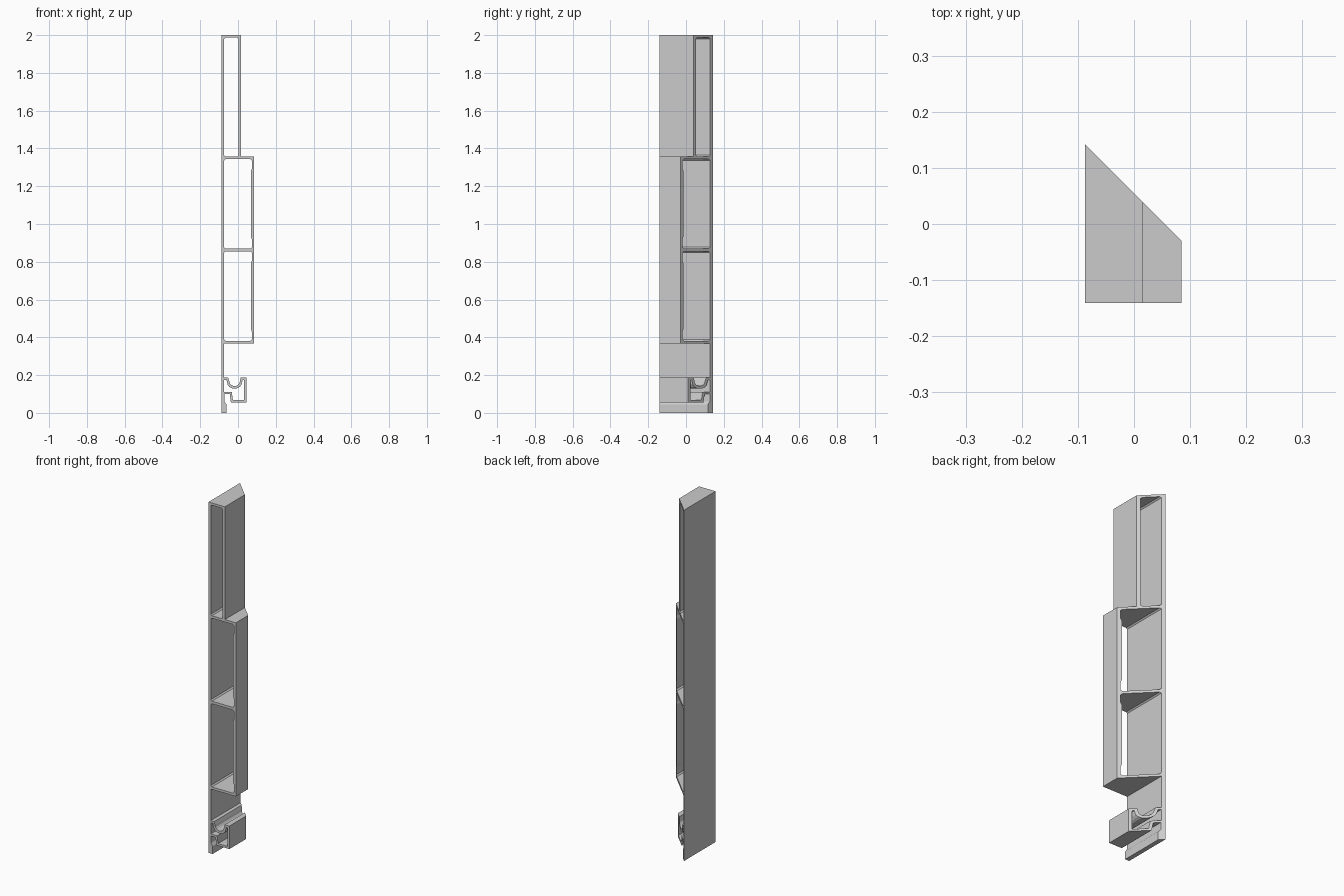
import bpy, bmesh, math

if "Cube" in bpy.data.objects:
    bpy.data.objects.remove(bpy.data.objects["Cube"])

FRONT = -0.141          # square-cut end
MITRE = 0.055           # mitred end lies on y = MITRE - x


def trough(cx, cz, r, depth, n=8):
    """Rounded U seen in section, left to right."""
    return [(cx - r * math.cos(math.pi * i / n),
             cz - depth * math.sin(math.pi * i / n)) for i in range(n + 1)]


def chamber(x0, x1, z0, z1, bulge=0.0, c=0.007):
    """Hollow with softened corners; the right wall may thicken mid-height."""
    pts = [(x0 + c, z0), (x1 - c, z0), (x1, z0 + c)]
    if bulge:
        pts += [(x1, z0 + 0.05), (x1 - bulge, z0 + 0.065),
                (x1 - bulge, z1 - 0.065), (x1, z1 - 0.05)]
    return pts + [(x1, z1 - c), (x1 - c, z1), (x0 + c, z1),
                  (x0, z1 - c), (x0, z0 + c)]


def mitred_extrusion(name, loops):
    # filled 2D section with holes
    cu = bpy.data.curves.new(name + "_section", 'CURVE')
    cu.dimensions = '2D'
    cu.fill_mode = 'BOTH'
    cu.extrude = 0.1
    for pts in loops:
        sp = cu.splines.new('POLY')
        sp.points.add(len(pts) - 1)
        for p, (x, z) in zip(sp.points, pts):
            p.co = (x, z, 0, 1)
        sp.use_cyclic_u = True
    tmp = bpy.data.objects.new(name + "_section", cu)
    bpy.context.collection.objects.link(tmp)
    dg = bpy.context.evaluated_depsgraph_get()
    me = bpy.data.meshes.new_from_object(tmp.evaluated_get(dg))
    bpy.data.objects.remove(tmp)

    # stand the section up, one end square and the other on the mitre plane
    bm = bmesh.new()
    bm.from_mesh(me)
    for v in bm.verts:
        x, z, t = v.co
        v.co = (x, FRONT if t > 0 else MITRE - x, z)
    bmesh.ops.remove_doubles(bm, verts=bm.verts, dist=1e-5)
    bmesh.ops.recalc_face_normals(bm, faces=bm.faces)
    for f in bm.faces:
        f.smooth = False
    bm.to_mesh(me)
    bm.free()
    me.name = name
    ob = bpy.data.objects.new(name, me)
    bpy.context.collection.objects.link(ob)
    return ob


# outer outline: upper box, wide box, web, gasket clip, bottom foot
outline = [(-0.087, 2.0), (0.016, 2.0), (0.016, 1.357), (0.085, 1.357),
           (0.085, 0.367), (-0.073, 0.367), (-0.073, 0.187), (-0.052, 0.187)]
outline += trough(-0.018, 0.168, 0.028, 0.026)
outline += [(0.014, 0.187), (0.044, 0.187), (0.044, 0.056), (-0.038, 0.056),
            (-0.043, 0.099), (-0.071, 0.099), (-0.071, 0.06),
            (-0.061, 0.045), (-0.061, 0.0), (-0.087, 0.0)]

# hollow under the gasket groove
clip_hole = [(-0.073, 0.175), (-0.061, 0.175)]
clip_hole += trough(-0.018, 0.163, 0.040, 0.035)
clip_hole += [(0.024, 0.174), (0.032, 0.174), (0.032, 0.068),
              (-0.027, 0.068), (-0.033, 0.111), (-0.073, 0.111)]

mitred_extrusion("frame_profile", [
    outline,
    chamber(-0.073, 0.002, 1.357, 1.987),
    chamber(-0.073, 0.073, 0.870, 1.343, bulge=0.005),
    chamber(-0.073, 0.073, 0.381, 0.855, bulge=0.005),
    clip_hole,
])
